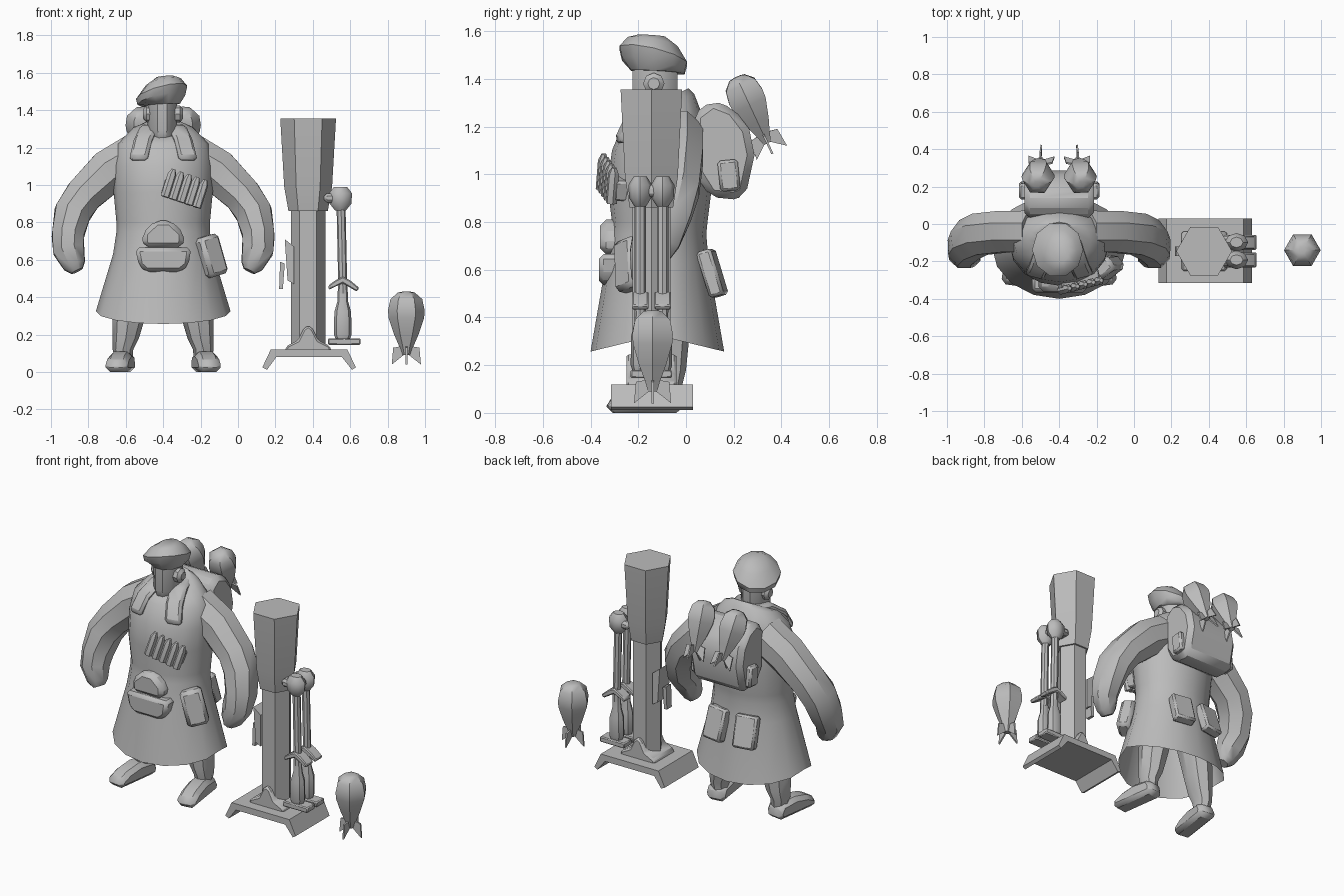
import bpy, bmesh, math
from mathutils import Vector, Matrix

grey = bpy.data.materials.new("grey")
grey.diffuse_color = (0.5, 0.5, 0.5, 1)
CX = -0.40  # centre line of the figure


def finish(name, bm, bevel=0.0, mirror=False, matrix=None):
    if matrix:
        bm.transform(matrix)
    bmesh.ops.recalc_face_normals(bm, faces=bm.faces)
    me = bpy.data.meshes.new(name)
    bm.to_mesh(me)
    bm.free()
    me.materials.append(grey)
    ob = bpy.data.objects.new(name, me)
    bpy.context.collection.objects.link(ob)
    if bevel:
        m = ob.modifiers.new("bevel", 'BEVEL')
        m.width, m.segments, m.limit_method = bevel, 1, 'ANGLE'
    if mirror:
        if "centre" not in bpy.data.objects:
            c = bpy.data.objects.new("centre", None)
            c.location.x = CX
            c.hide_render = True
            bpy.context.collection.objects.link(c)
            bpy.context.view_layer.update()
        m = ob.modifiers.new("mirror", 'MIRROR')
        m.mirror_object = bpy.data.objects["centre"]
    return ob


def loft_bm(loops, bottom=True, top=True):
    bm = bmesh.new()
    rows = [[bm.verts.new(p) for p in loop] for loop in loops]
    n = len(rows[0])
    for a, b in zip(rows, rows[1:]):
        for i in range(n):
            j = (i + 1) % n
            bm.faces.new((a[i], a[j], b[j], b[i]))
    if bottom:
        bm.faces.new(rows[0])
    if top:
        bm.faces.new(rows[-1])
    return bm


def ring(x, y, z, rx, ry, tx=0, ty=0, n=12):
    """Level oval, leaning by tx and ty at its rim."""
    pts = []
    for i in range(n):
        c, s = math.cos(math.tau * i / n), math.sin(math.tau * i / n)
        pts.append(Vector((x + rx * c, y + ry * s, z + tx * c + ty * s)))
    return pts


def tube_bm(path, n=8):
    """path entries: x, y, z, side radius, y radius."""
    pts = [Vector(p[:3]) for p in path]
    loops = []
    for i, p in enumerate(pts):
        t = (pts[min(i + 1, len(pts) - 1)] - pts[max(i - 1, 0)]).normalized()
        v = t.cross(Vector((0, 1, 0))).normalized()
        u = v.cross(t)
        loops.append([p + v * path[i][3] * math.cos(math.tau * (k + .5) / n)
                      + u * path[i][4] * math.sin(math.tau * (k + .5) / n) for k in range(n)])
    return loft_bm(loops)


def prism_bm(profile, axis, a, b):
    """Extrude a profile along x (profile = y,z) or y (profile = x,z)."""
    put = (lambda p, d: (d, p[0], p[1])) if axis == 'x' else (lambda p, d: (p[0], d, p[1]))
    return loft_bm([[put(p, d) for p in profile] for d in (a, b)])


def box(name, loc, size, rot=(0, 0, 0), bevel=0.012, mirror=False):
    bm = bmesh.new()
    bmesh.ops.create_cube(bm, size=1)
    m = Matrix.Translation(loc)
    for ang, ax in zip(rot[::-1], "ZYX"):
        m = m @ Matrix.Rotation(math.radians(ang), 4, ax)
    return finish(name, bm, bevel, mirror, m @ Matrix.Diagonal((*size, 1)))


# --- coat: flared, open hem with dipping front and back ---
hem = ring(CX, -0.12, 0.29, 0.36, 0.28, n=16)
for p in hem:
    p.z = 0.325 - 0.068 * abs((p.y + 0.12) / 0.28)
body = [hem] + [ring(CX, *r, n=16) for r in (
    (-0.12, 0.63, 0.268, 0.215), (-0.115, 0.75, 0.25, 0.20), (-0.11, 0.80, 0.25, 0.20),
    (-0.11, 0.96, 0.265, 0.22), (-0.105, 1.10, 0.265, 0.205), (-0.09, 1.22, 0.245, 0.17),
    (-0.09, 1.295, 0.17, 0.125, 0, 0.04), (-0.09, 1.31, 0.11, 0.10, 0, 0.05))]
finish("coat", loft_bm(body, bottom=False))

# --- sleeves with mitten hands ---
finish("arm", tube_bm([
    (-0.54, -0.04, 1.16, 0.13, 0.12), (-0.69, -0.04, 1.075, 0.125, 0.12),
    (-0.825, -0.055, 0.945, 0.108, 0.12), (-0.885, -0.085, 0.85, 0.105, 0.12),
    (-0.91, -0.125, 0.73, 0.092, 0.11), (-0.905, -0.16, 0.65, 0.09, 0.085),
    (-0.875, -0.175, 0.57, 0.065, 0.06), (-0.86, -0.18, 0.54, 0.035, 0.04)]), mirror=True)

# --- shoulder straps: flat bands bent over the shoulder ---
finish("shoulder_strap", prism_bm([
    (-0.275, 1.12), (-0.30, 1.15), (-0.25, 1.25), (-0.15, 1.32), (-0.02, 1.33),
    (0.07, 1.24), (0.11, 1.10), (0.05, 1.10), (0.0, 1.22), (-0.2, 1.2)], 'x', -0.05, 0.05),
    0.015, True, Matrix.Translation((-0.60, 0, 0)) @ Matrix.Shear('XY', 4, (0.12, 0))
    @ Matrix.Rotation(math.radians(-14), 4, 'Z'))

# --- head, ears and slanted beret ---
finish("head", loft_bm([ring(CX - 0.005, y, z, rx, ry, n=10) for y, z, rx, ry in (
    (-0.12, 1.21, 0.05, 0.07), (-0.13, 1.25, 0.062, 0.09), (-0.13, 1.29, 0.078, 0.10),
    (-0.13, 1.44, 0.08, 0.10))]))
finish("ear", loft_bm([[Vector((x, -0.135 + r * math.cos(a), 1.38 + r * math.sin(a)))
       for a in [math.tau * i / 8 for i in range(8)]]
       for x, r in ((-0.46, 0.045), (-0.49, 0.045), (-0.507, 0.025))]), mirror=True)
finish("beret", loft_bm([ring(x, y, z, rx, ry, tx, ty, 10) for x, y, z, rx, ry, tx, ty in (
    (-0.40, -0.13, 1.43, 0.09, 0.105, 0.005, -0.005), (-0.41, -0.137, 1.455, 0.128, 0.138, 0.025, -0.03),
    (-0.408, -0.137, 1.495, 0.137, 0.148, 0.035, -0.035), (-0.40, -0.14, 1.55, 0.095, 0.11, 0.02, -0.02),
    (-0.39, -0.145, 1.58, 0.045, 0.06, 0.004, -0.004))]))

# --- legs and boots ---
finish("leg", loft_bm([ring(x, -0.08, z, rx, ry, n=8) for x, z, rx, ry in (
    (-0.61, 0.07, 0.048, 0.055), (-0.615, 0.12, 0.055, 0.065), (-0.60, 0.18, 0.07, 0.08),
    (-0.585, 0.28, 0.085, 0.09), (-0.54, 0.55, 0.11, 0.12))]), mirror=True)
finish("boot", prism_bm([(0.07, 0), (0.08, 0.05), (0.05, 0.10), (-0.07, 0.11), (-0.17, 0.09),
                         (-0.24, 0.055), (-0.24, 0.0)], 'x', -0.06, 0.06), 0.025, True,
       Matrix.Translation((-0.618, -0.09, 0)) @ Matrix.Rotation(math.radians(-8), 4, 'Z'))

# --- pouches ---
finish("belt_pouch", prism_bm([(-0.55, 0.665), (-0.53, 0.57), (-0.49, 0.535), (-0.31, 0.535),
       (-0.265, 0.57), (-0.25, 0.665)], 'y', -0.365, -0.25), 0.02)
finish("buckle_pouch", prism_bm([(-0.51, 0.70), (-0.50, 0.665), (-0.30, 0.665), (-0.29, 0.70),
       (-0.29, 0.745), (-0.36, 0.81), (-0.44, 0.81), (-0.51, 0.745)], 'y', -0.36, -0.24), 0.025)
box("hip_pouch", (-0.145, -0.235, 0.62), (0.13, 0.09, 0.22), (-8, -14, 38), 0.02)
for x in (-0.505, -0.295):
    box("back_pouch", (x, 0.11, 0.585), (0.14, 0.065, 0.2), (17, 0, (x - CX) * -90), 0.012)

# --- shell holder on the chest ---
holder = Matrix.Translation((-0.293, -0.295, 0.975)) @ Matrix.Rotation(math.radians(14), 4, 'Z') \
    @ Matrix.Rotation(math.radians(18), 4, 'Y')
finish("shell_band", prism_bm([(-0.11, -0.06), (0.11, -0.06), (0.11, 0.03), (-0.11, 0.03)],
                              'y', -0.03, 0.05), 0.01, matrix=holder)
for i in range(5):
    finish("shell", loft_bm([ring(-0.092 + 0.046 * i, -0.035, z, r, r, n=6) for z, r in (
        (-0.07, 0.024), (0.055, 0.024), (0.085, 0.011))]), matrix=holder)

# --- backpack with side pockets ---
finish("backpack", prism_bm([(0.03, 1.25), (0.11, 1.31), (0.20, 1.275), (0.265, 1.19), (0.287, 1.08),
       (0.25, 0.91), (0.20, 0.895), (0.10, 0.905), (0.04, 1.0)], 'x', -0.585, -0.215), 0.03)
box("pack_pocket", (-0.59, 0.18, 0.995), (0.05, 0.085, 0.13), (6, 0, 0), 0.012, True)


# --- bombs: six-sided body with four tail fins ---
def bomb(matrix):
    finish("bomb", loft_bm([ring(0, 0, z, r, r, n=6) for z, r in (
        (0.05, 0.022), (0.09, 0.035), (0.16, 0.065), (0.25, 0.095), (0.29, 0.098),
        (0.35, 0.085), (0.385, 0.045), (0.39, 0.02))]), matrix=matrix)
    for k in range(4):
        finish("bomb_fin", prism_bm([(0.015, 0.10), (0.07, 0.09), (0.078, 0.0), (0.015, 0.05)],
               'y', -0.005, 0.005), matrix=matrix @ Matrix.Rotation(k * math.pi / 2, 4, 'Z'))


bomb(Matrix.Translation((0.9, -0.14, 0.04)))
for s in (-1, 1):
    bomb(Matrix.Translation((CX + 0.095 * s, 0.36, 1.09)) @ Matrix.Rotation(math.radians(25), 4, 'X')
         @ Matrix.Rotation(math.radians(4 * s), 4, 'Y') @ Matrix.Scale(0.9, 4))

# --- mortar barrel ---
TX, TY = 0.375, -0.145
finish("barrel", loft_bm([ring(TX, TY, z, r, r, n=6) for z, r in ((0.15, 0.092), (0.88, 0.092))]))
finish("muzzle", loft_bm([ring(TX, TY, z, r, r, n=6) for z, r in (
    (0.86, 0.105), (0.99, 0.128), (1.355, 0.149))]))

# --- base plate and socket ---
finish("base_plate", prism_bm([(0.13, 0.025), (0.175, 0.12), (0.585, 0.12), (0.63, 0.025), (0.61, 0.012),
       (0.555, 0.08), (0.205, 0.08), (0.155, 0.012)], 'y', -0.315, 0.03))
finish("socket", prism_bm([(0.25, 0.11), (0.26, 0.14), (0.32, 0.17), (0.35, 0.23), (0.375, 0.25),
       (0.40, 0.23), (0.43, 0.17), (0.49, 0.14), (0.50, 0.11)], 'y', -0.25, -0.04), 0.01)

# --- sight beside the barrel ---
finish("sight_plate", prism_bm([(0.25, 0.71), (0.30, 0.67), (0.30, 0.47), (0.265, 0.49)],
                               'y', -0.20, -0.09))
finish("sight_grip", prism_bm([(0.225, 0.59), (0.25, 0.58), (0.24, 0.445), (0.22, 0.445)],
                              'y', -0.17, -0.12))

# --- twin support legs ---
box("leg_yoke", (0.52, TY, 0.93), (0.12, 0.16, 0.05), bevel=0.015)
for y in (TY - 0.047, TY + 0.047):
    finish("leg_joint", loft_bm([ring(0.548, y, z, r, r * 0.8, n=8) for z, r in (
        (0.865, 0.03), (0.90, 0.058), (0.955, 0.062), (0.99, 0.035))]))
    finish("leg_rod", loft_bm([ring(0.555 + d, y, z, 0.024, 0.024, n=8) for z, d in (
        (0.42, 0.006), (0.88, -0.004))]))
    finish("leg_clamp", prism_bm([(0.485, 0.44), (0.56, 0.475), (0.635, 0.43), (0.648, 0.45),
           (0.60, 0.49), (0.56, 0.51), (0.52, 0.49), (0.485, 0.465)], 'y', y - 0.035, y + 0.035), 0.006)
    finish("leg_sleeve", loft_bm([ring(0.56, y, z, r, r * 0.85, n=8) for z, r in (
        (0.17, 0.035), (0.20, 0.047), (0.32, 0.045), (0.38, 0.028), (0.46, 0.026))]))
    box("leg_foot", (0.568, y, 0.163), (0.175, 0.08, 0.035), bevel=0.006)

# --- smooth shading with crisp edges ---
meshes = [o for o in bpy.data.objects if o.type == 'MESH']
for o in meshes:
    o.select_set(True)
bpy.context.view_layer.objects.active = meshes[0]
bpy.ops.object.shade_smooth_by_angle(angle=math.radians(40))
